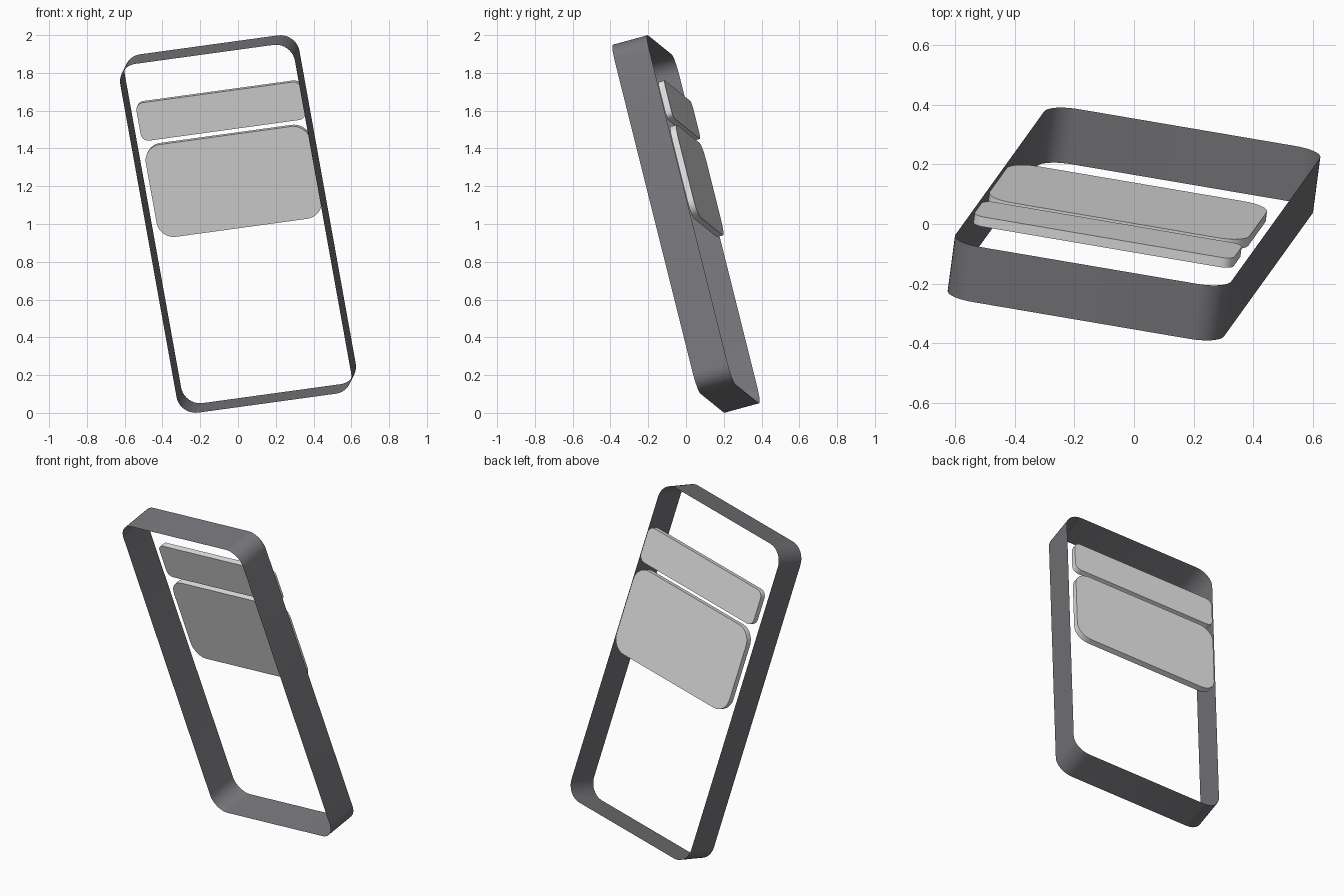
import bpy, bmesh, math
from mathutils import Matrix, Vector

if "Cube" in bpy.data.objects:
    bpy.data.objects.remove(bpy.data.objects["Cube"])

# Tilted frame shared by all parts: width, depth and height axes
H_AXIS = Vector((-0.172, -0.239, 0.956)).normalized()
W_AXIS = Vector((0.977, -0.166, 0.134))
W_AXIS = (W_AXIS - H_AXIS * W_AXIS.dot(H_AXIS)).normalized()
D_AXIS = H_AXIS.cross(W_AXIS)
TILT = Matrix((W_AXIS, D_AXIS, H_AXIS)).transposed().to_4x4()
TILT.translation = (0, 0, 1)


def material(name, color):
    m = bpy.data.materials.new(name)
    m.diffuse_color = (*color, 1)
    m.use_nodes = True
    m.node_tree.nodes["Principled BSDF"].inputs["Base Color"].default_value = m.diffuse_color
    return m


def rounded_outline(u, v0, v1, r, seg=10):
    """Counter-clockwise rounded rectangle from -u to u and v0 to v1."""
    pts = []
    corners = [(u - r, v1 - r), (-u + r, v1 - r), (-u + r, v0 + r), (u - r, v0 + r)]
    for k, (cx, cz) in enumerate(corners):
        for i in range(seg + 1):
            a = math.pi / 2 * (k + i / seg)
            pts.append((cx + r * math.cos(a), cz + r * math.sin(a)))
    return pts


def slab(name, u, v0, v1, r, d0, d1, mat, capped):
    """Rounded rectangle swept through the depth, open or closed."""
    bm = bmesh.new()
    outline = rounded_outline(u, v0, v1, r)
    front, back = [[bm.verts.new((x, d, z)) for x, z in outline] for d in (d0, d1)]
    n = len(outline)
    for i in range(n):
        j = (i + 1) % n
        bm.faces.new((front[i], front[j], back[j], back[i]))
    if capped:
        bm.faces.new(front)
        bm.faces.new(back[::-1])
        bmesh.ops.recalc_face_normals(bm, faces=bm.faces)
    # Keep the wall normals pointing outward
    bm.normal_update()
    wall = bm.faces[:][0]
    if wall.normal.dot(wall.calc_center_median()) < 0:
        bmesh.ops.reverse_faces(bm, faces=bm.faces[:])
    me = bpy.data.meshes.new(name)
    bm.to_mesh(me)
    bm.free()
    me.transform(TILT)
    me.materials.append(mat)
    ob = bpy.data.objects.new(name, me)
    bpy.context.collection.objects.link(ob)
    bpy.ops.object.select_all(action='DESELECT')
    ob.select_set(True)
    bpy.context.view_layer.objects.active = ob
    bpy.ops.object.shade_smooth_by_angle(angle=math.radians(30))


dark = material("dark_grey", (0.18, 0.178, 0.192))
light = material("light_grey", (0.75, 0.75, 0.75))

# Open band around the edge
slab("edge_band", 0.473, -0.966, 0.966, 0.10, -0.0965, 0.0965, dark, False)
# Two raised plates on the back
slab("upper_plate", 0.446, 0.493, 0.703, 0.04, 0.095, 0.129, light, True)
slab("lower_plate", 0.446, -0.047, 0.464, 0.09, 0.095, 0.129, light, True)
